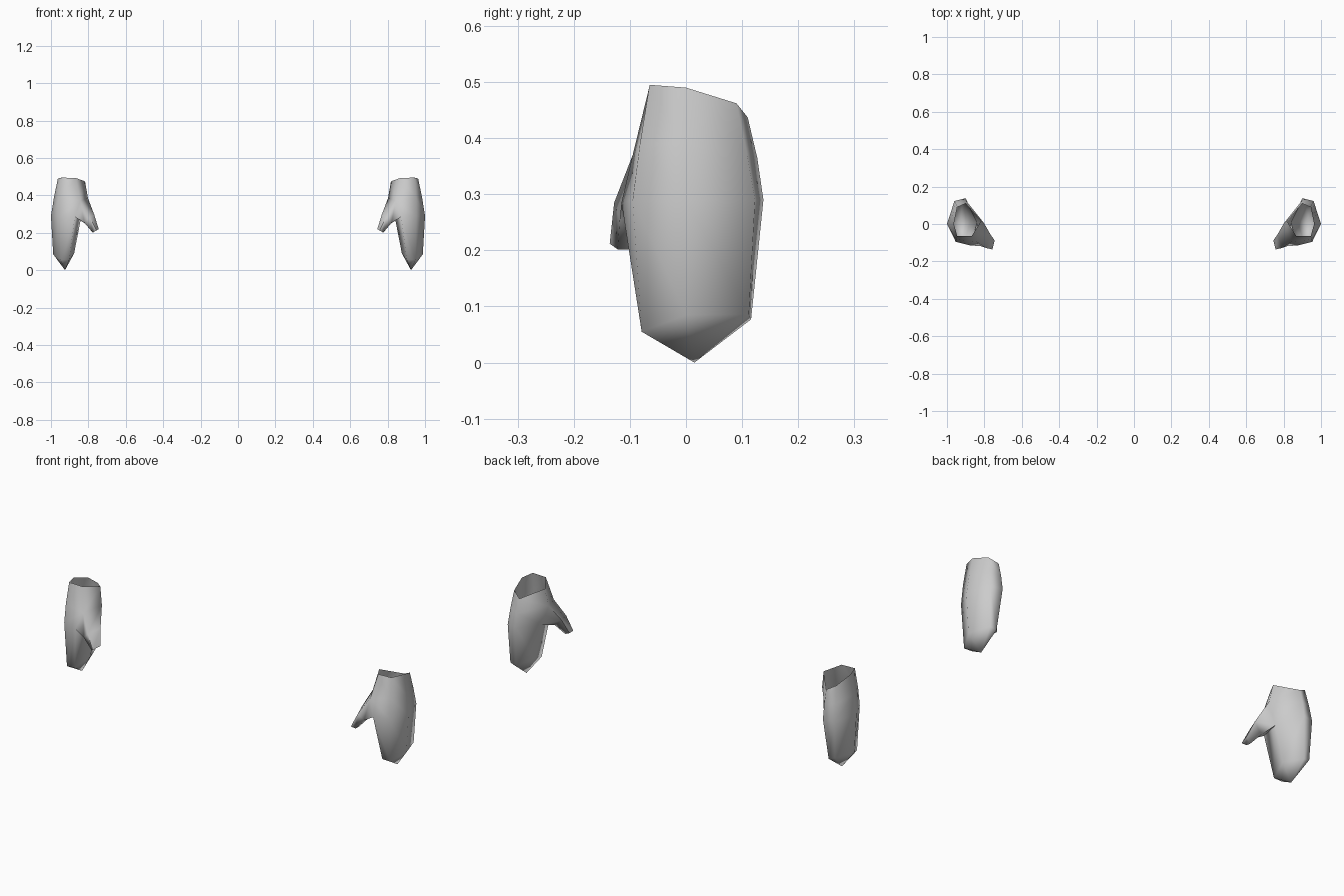
import bpy, bmesh, math

cube = bpy.data.objects.get("Cube")
if cube:
    bpy.data.objects.remove(cube, do_unlink=True)

# Single flat colour
grey = bpy.data.materials.new("light_grey")
grey.use_nodes = True
colour = (0.6, 0.6, 0.6, 1.0)
grey.diffuse_color = colour
grey.node_tree.nodes["Principled BSDF"].inputs["Base Color"].default_value = colour

# Six-sided cross-sections of the hand, wrist first; columns run:
# front outer, outer, back outer, back inner, inner, front inner
HAND = [
    [(.945, -.065, .495), (.963, 0, .49), (.945, .09, .462),
     (.90, .11, .437), (.818, .015, .475), (.868, -.065, .493)],
    [(.952, -.082, .39), (.984, 0, .39), (.954, .108, .375),
     (.90, .127, .365), (.802, .005, .385), (.842, -.095, .37)],
    [(.953, -.095, .29), (1.0, 0, .29), (.96, .123, .29),
     (.90, .138, .29), (.84, .005, .275), (.873, -.115, .285)],
    [(.948, -.079, .055), (.988, 0, .085), (.952, .112, .086),
     (.918, .116, .077), (.876, .015, .09), (.902, -.079, .057)],
]
FINGERTIP = (.925, .015, 0)

# Thumb cross-sections: upper back, upper front, lower front, lower back
THUMB = [
    [(.768, -.055, .295), (.792, -.128, .285), (.822, -.118, .255), (.818, -.07, .25)],
    [(.745, -.088, .22), (.757, -.136, .212), (.775, -.122, .202), (.778, -.10, .202)],
]


def build_mitten(name, side):
    bm = bmesh.new()

    def ring(points):
        return [bm.verts.new((x * side, y, z)) for x, y, z in points]

    def bridge(a, b, skip=None):
        n = len(a)
        for i in range(n):
            if i != skip:
                j = (i + 1) % n
                bm.faces.new((a[i], a[j], b[j], b[i]))

    # Hand tube, left open at the wrist, with a gap for the thumb
    rings = [ring(r) for r in HAND]
    for i in range(len(rings) - 1):
        bridge(rings[i], rings[i + 1], skip=4 if i == 1 else None)

    # Pointed fingertip
    tip = ring([FINGERTIP])[0]
    last = rings[-1]
    for i in range(6):
        bm.faces.new((last[i], last[(i + 1) % 6], tip))

    # Thumb grown from the gap, closed at its end
    loop = [rings[1][4], rings[1][5], rings[2][5], rings[2][4]]
    for section in THUMB:
        new_loop = ring(section)
        bridge(loop, new_loop)
        loop = new_loop
    bm.faces.new(loop)

    bmesh.ops.recalc_face_normals(bm, faces=bm.faces)
    mesh = bpy.data.meshes.new(name)
    bm.to_mesh(mesh)
    bm.free()
    mesh.materials.append(grey)
    obj = bpy.data.objects.new(name, mesh)
    bpy.context.collection.objects.link(obj)

    # Soft shading
    bpy.ops.object.select_all(action='DESELECT')
    obj.select_set(True)
    bpy.context.view_layer.objects.active = obj
    bpy.ops.object.shade_smooth_by_angle(angle=math.radians(85))


build_mitten("left_mitten", 1)
build_mitten("right_mitten", -1)
